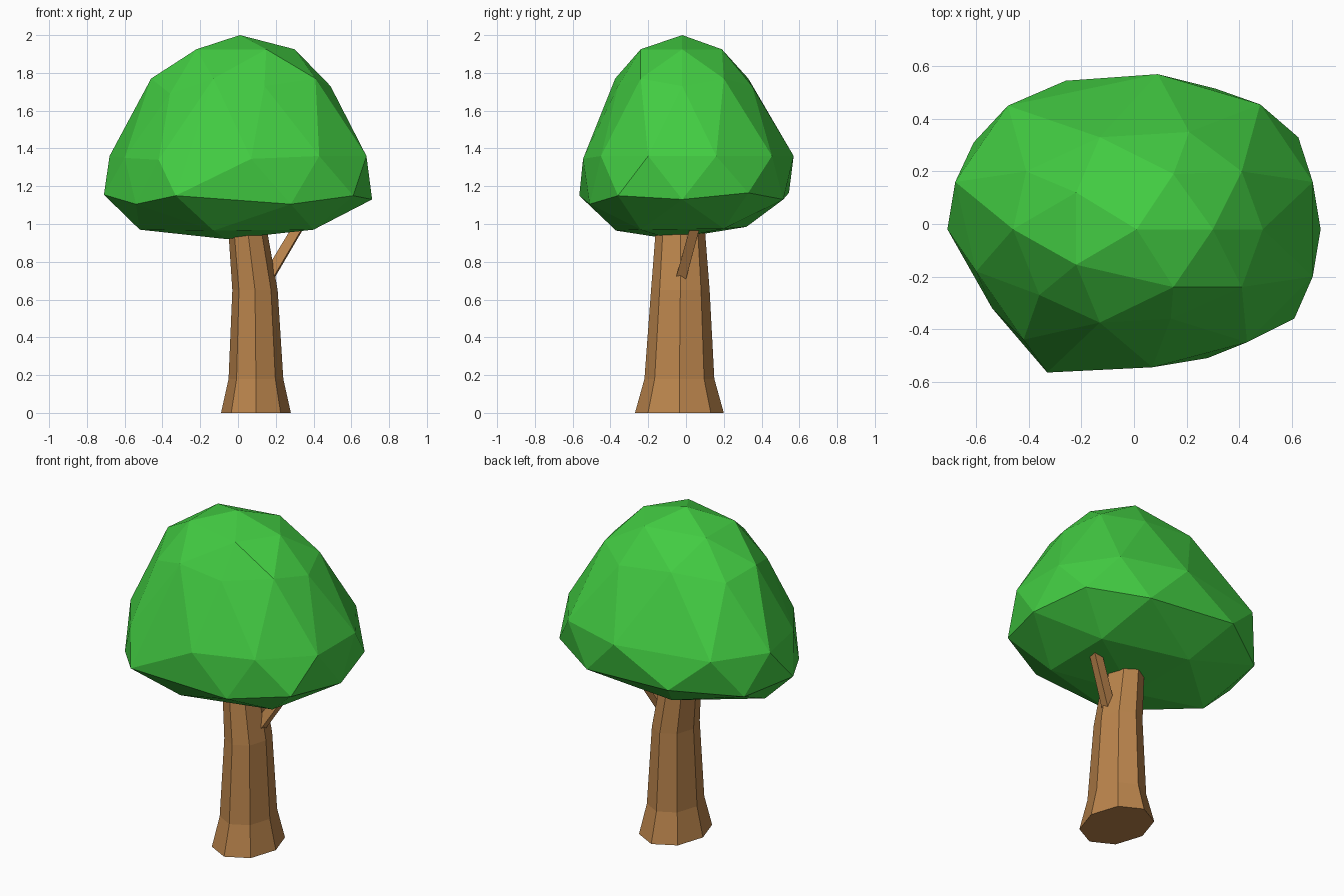
import bpy, bmesh, math
from mathutils import Vector

if "Cube" in bpy.data.objects:
    bpy.data.objects.remove(bpy.data.objects["Cube"])


def material(name, color):
    m = bpy.data.materials.new(name)
    m.diffuse_color = (*color, 1)
    m.use_nodes = True
    m.node_tree.nodes["Principled BSDF"].inputs["Base Color"].default_value = m.diffuse_color
    return m


def finish(bm, name, mat):
    bmesh.ops.recalc_face_normals(bm, faces=bm.faces[:])
    me = bpy.data.meshes.new(name)
    bm.to_mesh(me)
    bm.free()
    me.materials.append(mat)
    ob = bpy.data.objects.new(name, me)
    bpy.context.collection.objects.link(ob)
    return ob


def loft(bm, rings):
    """Join rings of points with quads and cap both ends."""
    loops = [[bm.verts.new(p) for p in r] for r in rings]
    n = len(loops[0])
    for a, b in zip(loops, loops[1:]):
        for i in range(n):
            j = (i + 1) % n
            bm.faces.new((a[i], a[j], b[j], b[i]))
    bm.faces.new(loops[0][::-1])
    bm.faces.new(loops[-1])


leaf = material("leaf green", (0.055, 0.604, 0.055))
bark = material("bark brown", (0.491, 0.231, 0.072))

# Trunk: leaning eight-sided loft, flared at the foot (z, cx, cy, rx, ry)
sections = [(0, .095, -.035, .185, .235), (.18, .095, -.035, .145, .185),
            (.65, .09, -.03, .12, .155), (1.1, .035, -.03, .095, .12)]
bm = bmesh.new()
loft(bm, [[(cx + rx * math.cos(k * math.pi / 4), cy + ry * math.sin(k * math.pi / 4), z)
           for k in range(8)] for z, cx, cy, rx, ry in sections])
finish(bm, "trunk", bark)

# Branch: slim four-sided prism from trunk into crown
start, end = Vector((.15, -.03, .70)), Vector((.40, .085, 1.12))
axis = (end - start).normalized()
side = axis.cross(Vector((1, 0, 0))).cross(axis).normalized()
up = axis.cross(side)
bm = bmesh.new()
loft(bm, [[p + side * sx * w + up * sy * w for sx, sy in ((-1, -1), (1, -1), (1, 1), (-1, 1))]
          for p, w in ((start, .027), (end, .024))])
finish(bm, "branch", bark)

# Crown: faceted hull through uneven rings, top to bottom
top_cap = [(.01, -.02, 2), (-.22, -.155, 1.925), (.15, -.24, 1.925), (.30, -.02, 1.925),
           (.15, .19, 1.925), (-.22, .12, 1.925)]
shoulder = [(-.13, -.375, 1.77), (.14, -.36, 1.73), (.41, -.24, 1.77), (.49, -.02, 1.73),
            (.41, .2, 1.77), (.21, .35, 1.73), (-.13, .33, 1.77), (-.41, .2, 1.73),
            (-.46, -.02, 1.77), (-.36, -.27, 1.69)]
waist = [(-.42, -.44, 1.34), (.07, -.545, 1.345), (.43, -.45, 1.36), (.68, -.2, 1.36),
         (.68, .16, 1.36), (.48, .455, 1.36), (.09, .57, 1.36), (-.48, .45, 1.36),
         (-.68, .16, 1.36), (-.6, -.18, 1.35)]
rim = [(-.33, -.565, 1.15), (.28, -.51, 1.105), (.61, -.36, 1.15), (.71, -.02, 1.13),
       (.625, .33, 1.165), (.31, .515, 1.13), (-.26, .545, 1.165), (-.61, .31, 1.13),
       (-.71, -.02, 1.155), (-.54, -.32, 1.105)]
underside = [(-.52, -.02, .97), (-.13, .32, .985), (.40, .2, .975), (.40, -.24, .97),
             (-.13, -.37, .965), (-.06, -.08, .92)]
bm = bmesh.new()
for p in top_cap + shoulder + waist + rim + underside:
    bm.verts.new(p)
hull = bmesh.ops.convex_hull(bm, input=bm.verts[:])
loose = [v for v in bm.verts if not v.link_faces]
bmesh.ops.delete(bm, geom=loose, context='VERTS')
finish(bm, "crown", leaf)
